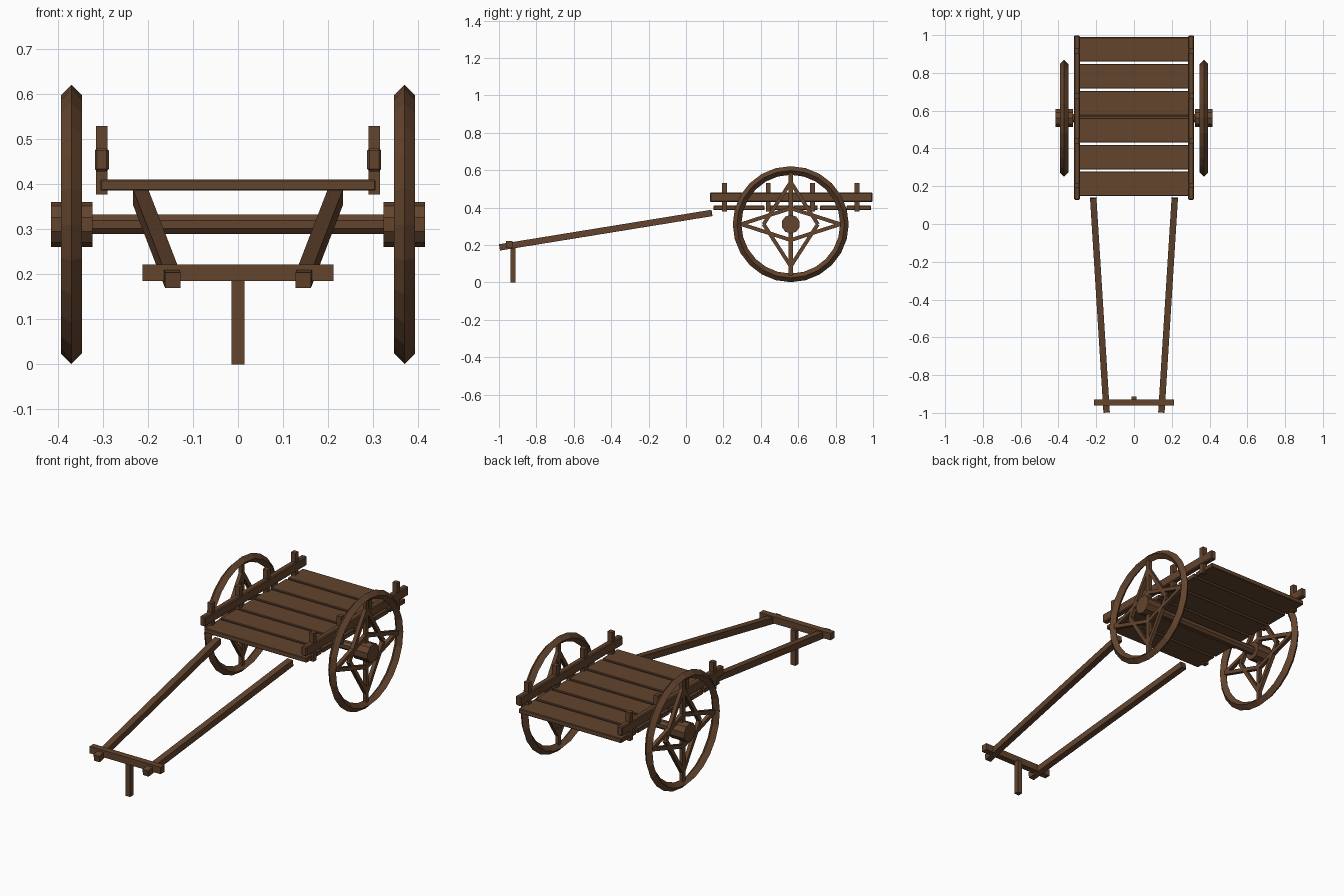
import bpy, math
from mathutils import Vector, Matrix

if "Cube" in bpy.data.objects:
    bpy.data.objects.remove(bpy.data.objects["Cube"])

wood = bpy.data.materials.new("brown wood")
wood.diffuse_color = (0.125, 0.058, 0.027, 1)
wood.use_nodes = True
wood.node_tree.nodes["Principled BSDF"].inputs["Base Color"].default_value = wood.diffuse_color


def make(name, verts, faces):
    me = bpy.data.meshes.new(name)
    me.from_pydata([tuple(v) for v in verts], [], faces)
    me.materials.append(wood)
    ob = bpy.data.objects.new(name, me)
    bpy.context.collection.objects.link(ob)
    return ob


BOX_FACES = [(0, 1, 3, 2), (4, 6, 7, 5), (0, 4, 5, 1), (2, 3, 7, 6), (0, 2, 6, 4), (1, 5, 7, 3)]


def box(name, lo, hi, bevel=0):
    vs = [(x, y, z) for x in (lo[0], hi[0]) for y in (lo[1], hi[1]) for z in (lo[2], hi[2])]
    ob = make(name, vs, BOX_FACES)
    if bevel:
        m = ob.modifiers.new("bevel", 'BEVEL')
        m.width, m.segments = bevel, 1
    return ob


def beam(name, a, b, w, h):
    """Straight bar from a to b, w wide and h high."""
    a, b = Vector(a), Vector(b)
    d = (b - a).normalized()
    side = d.cross(Vector((0, 0, 1)))
    side = side.normalized() if side.length > 1e-4 else Vector((1, 0, 0))
    up = side.cross(d)
    vs = [p + side * s * w / 2 + up * t * h / 2 for s in (-1, 1) for p in (a, b) for t in (-1, 1)]
    return make(name, vs, BOX_FACES)


def cylinder_x(name, x0, x1, r, n):
    vs = []
    for x in (x0, x1):
        for i in range(n):
            t = 2 * math.pi * (i + 0.5) / n
            vs.append((x, CY + r * math.cos(t), CZ + r * math.sin(t)))
    fs = [(i, (i + 1) % n, n + (i + 1) % n, n + i) for i in range(n)]
    fs += [tuple(reversed(range(n))), tuple(range(n, 2 * n))]
    return make(name, vs, fs)


CY, CZ, WX = 0.56, 0.311, 0.37

# axle
cylinder_x("axle", -0.33, 0.33, 0.0235, 8)

for s, side in ((-1, "left"), (1, "right")):
    # wheel rim: ring with a diamond cross-section
    n, R, r = 24, 0.287, 0.023
    vs, fs = [], []
    for i in range(n):
        t = 2 * math.pi * i / n
        for dx, dr in ((0, r), (r, 0), (0, -r), (-r, 0)):
            vs.append((s * WX + dx, CY + (R + dr) * math.cos(t), CZ + (R + dr) * math.sin(t)))
        for k in range(4):
            j = (i + 1) % n
            fs.append((4 * i + k, 4 * i + (k + 1) % 4, 4 * j + (k + 1) % 4, 4 * j + k))
    make(side + "_wheel_rim", vs, fs)
    # hub
    a, b = sorted((s * 0.323, s * 0.415))
    cylinder_x(side + "_hub", a, b, 0.05, 10)
    # spokes: two crossed diamonds and an upright bar
    for py, pz in ((0.265, 0.085), (0.145, 0.225)):
        for sy in (-1, 1):
            for sz in (-1, 1):
                beam(side + "_spoke", (s * WX, CY + sy * py, CZ), (s * WX, CY, CZ + sz * pz), 0.02, 0.02)
    beam(side + "_upright_spoke", (s * WX, CY, CZ - 0.28), (s * WX, CY, CZ + 0.28), 0.02, 0.022)
    # side rail and posts
    a, b = sorted((s * 0.287, s * 0.318))
    box(side + "_rail", (a, 0.128, 0.429), (b, 0.998, 0.48), 0.005)
    a, b = sorted((s * 0.29, s * 0.316))
    for y in (0.205, 0.44, 0.677, 0.915):
        box(side + "_post", (a, y - 0.013, 0.378), (b, y + 0.013, 0.53))
    # pulling shaft
    beam(side + "_shaft", (s * 0.145, -0.996, 0.187), (s * 0.216, 0.138, 0.371), 0.034, 0.034)

# bed planks
for i in range(6):
    y = 0.147 + i * 0.1424
    box("bed_plank", (-0.306, y, 0.386), (0.306, y + 0.13, 0.411), 0.003)

# handle crossbar and prop leg
box("handle_crossbar", (-0.212, -0.962, 0.185), (0.212, -0.928, 0.222))
box("prop_leg", (-0.014, -0.939, 0), (0.014, -0.912, 0.19))

# make all faces point outwards
import bmesh
for ob in bpy.data.objects:
    bm = bmesh.new()
    bm.from_mesh(ob.data)
    bmesh.ops.recalc_face_normals(bm, faces=bm.faces)
    bm.to_mesh(ob.data)
    bm.free()
